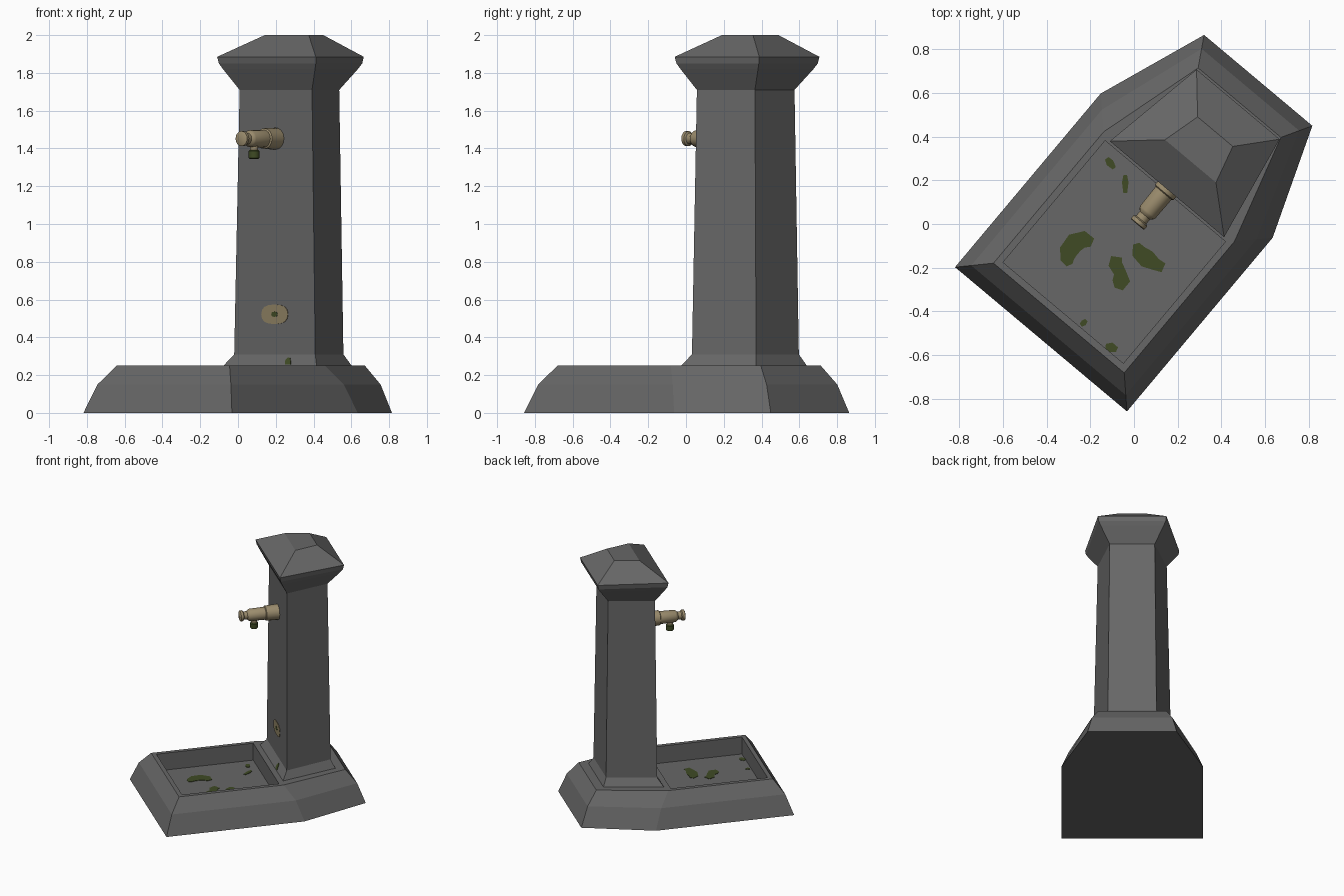
import bpy, bmesh
from math import sin, cos, pi, radians, hypot
from mathutils import Matrix, Vector

if "Cube" in bpy.data.objects:
    bpy.data.objects.remove(bpy.data.objects["Cube"])

TURN = Matrix.Rotation(radians(-40), 4, 'Z')   # the fountain stands turned on the grid
CX = 0.013                                     # its own centre line


def material(name, rgb):
    m = bpy.data.materials.new(name)
    m.diffuse_color = (*rgb, 1)
    m.use_nodes = True
    m.node_tree.nodes["Principled BSDF"].inputs["Base Color"].default_value = m.diffuse_color
    return m


STONE = material("grey_stone", (0.135, 0.135, 0.135))
BRASS = material("aged_brass", (0.33, 0.265, 0.155))
STAIN = material("tan_stain", (0.27, 0.22, 0.125))
MOSS = material("dark_moss", (0.05, 0.07, 0.018))


def finish(bm, name, mat, turned=True, smooth=False):
    bmesh.ops.recalc_face_normals(bm, faces=bm.faces[:])
    me = bpy.data.meshes.new(name)
    bm.to_mesh(me)
    bm.free()
    if turned:
        me.transform(TURN)
    me.materials.append(mat)
    ob = bpy.data.objects.new(name, me)
    bpy.context.collection.objects.link(ob)
    if smooth:
        bpy.ops.object.select_all(action='DESELECT')
        ob.select_set(True)
        bpy.context.view_layer.objects.active = ob
        bpy.ops.object.shade_smooth_by_angle(angle=radians(35))
    return ob


def loft(rings, cap_end=True):
    """Skin a list of point rings, closing the ends."""
    bm = bmesh.new()
    vs = [[bm.verts.new(p) for p in r] for r in rings]
    n = len(vs[0])
    for a, b in zip(vs, vs[1:]):
        for i in range(n):
            j = (i + 1) % n
            bm.faces.new((a[i], a[j], b[j], b[i]))
    bm.faces.new(vs[0])
    if cap_end:
        bm.faces.new(vs[-1])
    return bm, vs


def trapezoid(z, front_half, front, back_half, back):
    return [(CX - front_half, front, z), (CX + front_half, front, z),
            (CX + back_half, back, z), (CX - back_half, back, z)]


def hexagon(z, t):
    """Base outline, from the ground (t=0) to the rim (t=1)."""
    mix = lambda a, b: a + (b - a) * t
    w, b = mix(0.513, 0.39), mix(0.323, 0.247)
    f, m, k = mix(-0.677, -0.55), mix(0.359, 0.234), mix(0.868, 0.735)
    return [(CX - w, f, z), (CX + w, f, z), (CX + w, m, z),
            (CX + b, k, z), (CX - b, k, z), (CX - w, m, z)]


# Base with a sunken basin in front
bm, vs = loft([hexagon(0, 0), hexagon(0.15, 0.42), hexagon(0.25, 1)], cap_end=False)
top = vs[-1]
bm.faces.new((top[2], top[3], top[4], top[5]))
rim = bm.faces.new((top[0], top[1], top[2], top[5]))
bmesh.ops.recalc_face_normals(bm, faces=bm.faces[:])
bmesh.ops.inset_region(bm, faces=[rim], thickness=0.044)
for v in rim.verts:
    if v.co.y > 0:
        v.co.y = 0.207
wall = bmesh.ops.extrude_face_region(bm, geom=[rim])
for g in wall["geom"]:
    if isinstance(g, bmesh.types.BMVert):
        g.co.z = 0.115
if rim.is_valid:
    bmesh.ops.delete(bm, geom=[rim], context='FACES_ONLY')
finish(bm, "basin_base", STONE)

# Column with its sloped foot
bm, _ = loft([trapezoid(0.248, 0.323, 0.247, 0.21, 0.672),
              trapezoid(0.31, 0.28, 0.287, 0.176, 0.643),
              trapezoid(1.712, 0.25, 0.296, 0.163, 0.624)])
finish(bm, "column", STONE)

# Flared cap
bm, _ = loft([trapezoid(1.71, 0.25, 0.296, 0.163, 0.624),
              trapezoid(1.82, 0.318, 0.240, 0.228, 0.700),
              trapezoid(1.85, 0.335, 0.226, 0.243, 0.718),
              trapezoid(1.885, 0.341, 0.219, 0.248, 0.725),
              trapezoid(2.0, 0.152, 0.386, 0.105, 0.562)])
finish(bm, "cap", STONE)


def lathe(name, profile, place, mat, sides=16):
    """Turn (position, radius) pairs round an axis."""
    rings = [[place(t, r * cos(2 * pi * i / sides), r * sin(2 * pi * i / sides))
              for i in range(sides)] for t, r in profile]
    bm, _ = loft(rings)
    finish(bm, name, mat, smooth=True)


# Tap: wall flange, body, neck and knob along one axis
lathe("tap_body",
      [(0.008, 0.034), (0.012, 0.040), (0.030, 0.040), (0.036, 0.030),
       (0.062, 0.030), (0.072, 0.040), (0.082, 0.045), (0.195, 0.047),
       (0.20, 0.055), (0.30, 0.058)],
      lambda t, a, b: (CX + a, t, 1.452 + b), BRASS)
down = lambda t, a, b: (CX + a, 0.117 + b, t)
lathe("spout", [(1.43, 0.022), (1.37, 0.022)], down, BRASS)
lathe("spout_mossy_end", [(1.392, 0.022), (1.386, 0.029), (1.35, 0.029), (1.345, 0.024)],
      down, MOSS)


def patch(name, outline, origin, across, up, mat, turned=True, lift=0.003):
    """Thin plate lying on the plane spanned by two directions."""
    across, up, origin = Vector(across).normalized(), Vector(up).normalized(), Vector(origin)
    n = across.cross(up)
    flat = [origin + across * x + up * y for x, y in outline]
    bm, _ = loft([[p - n * 0.003 for p in flat], [p + n * lift for p in flat]])
    finish(bm, name, mat, turned)


def oval(rx, ry, n=16, power=0.8):
    s = lambda c: abs(c) ** power * (1 if c > 0 else -1)
    return [(rx * s(cos(2 * pi * i / n)), ry * s(sin(2 * pi * i / n))) for i in range(n)]


# Marks on the column front and on its foot
face_up = (0, 0.009, 1.402)
patch("column_stain", oval(0.092, 0.052), (CX, 0.2884, 0.522), (1, 0, 0), face_up, STAIN)
patch("column_moss", oval(0.022, 0.014, 8), (CX, 0.2884, 0.522), (1, 0, 0), face_up, MOSS,
      lift=0.005)
patch("foot_moss", [(-0.012, 0.03), (-0.022, 0.012), (-0.012, -0.015), (0.028, -0.015),
                    (0.016, 0.008), (0.004, 0.026)],
      (0.128, 0.259, 0.268), (1, 0, 0), (0, 0.04, 0.062), MOSS)

# Moss strokes on the basin floor: x, y, half width
strokes = [
    [(-0.19, -0.085, 0.02), (-0.225, -0.07, 0.038), (-0.27, -0.085, 0.045),
     (-0.30, -0.125, 0.042), (-0.305, -0.165, 0.03), (-0.295, -0.188, 0.015)],
    [(-0.08, -0.15, 0.025), (-0.085, -0.185, 0.032), (-0.065, -0.22, 0.028),
     (-0.058, -0.26, 0.04), (-0.07, -0.297, 0.02)],
    [(0.01, -0.09, 0.015), (0.02, -0.125, 0.034), (0.06, -0.16, 0.042),
     (0.10, -0.185, 0.028), (0.135, -0.20, 0.022)],
    [(-0.125, 0.30, 0.01), (-0.11, 0.28, 0.018), (-0.09, 0.255, 0.009)],
    [(-0.04, 0.225, 0.008), (-0.04, 0.19, 0.015), (-0.04, 0.142, 0.009)],
    [(-0.243, -0.463, 0.008), (-0.23, -0.452, 0.014), (-0.218, -0.44, 0.008)],
    [(-0.13, -0.56, 0.012), (-0.105, -0.563, 0.022), (-0.078, -0.575, 0.012)],
]
for k, s in enumerate(strokes):
    left, right = [], []
    for i, (x, y, w) in enumerate(s):
        a, b = s[max(i - 1, 0)], s[min(i + 1, len(s) - 1)]
        dx, dy = b[0] - a[0], b[1] - a[1]
        d = hypot(dx, dy)
        left.append((x - dy / d * w, y + dx / d * w))
        right.append((x + dy / d * w, y - dx / d * w))
    patch(f"floor_moss_{k + 1}", left + right[::-1], (0, 0, 0.115), (1, 0, 0), (0, 1, 0),
          MOSS, turned=False)
